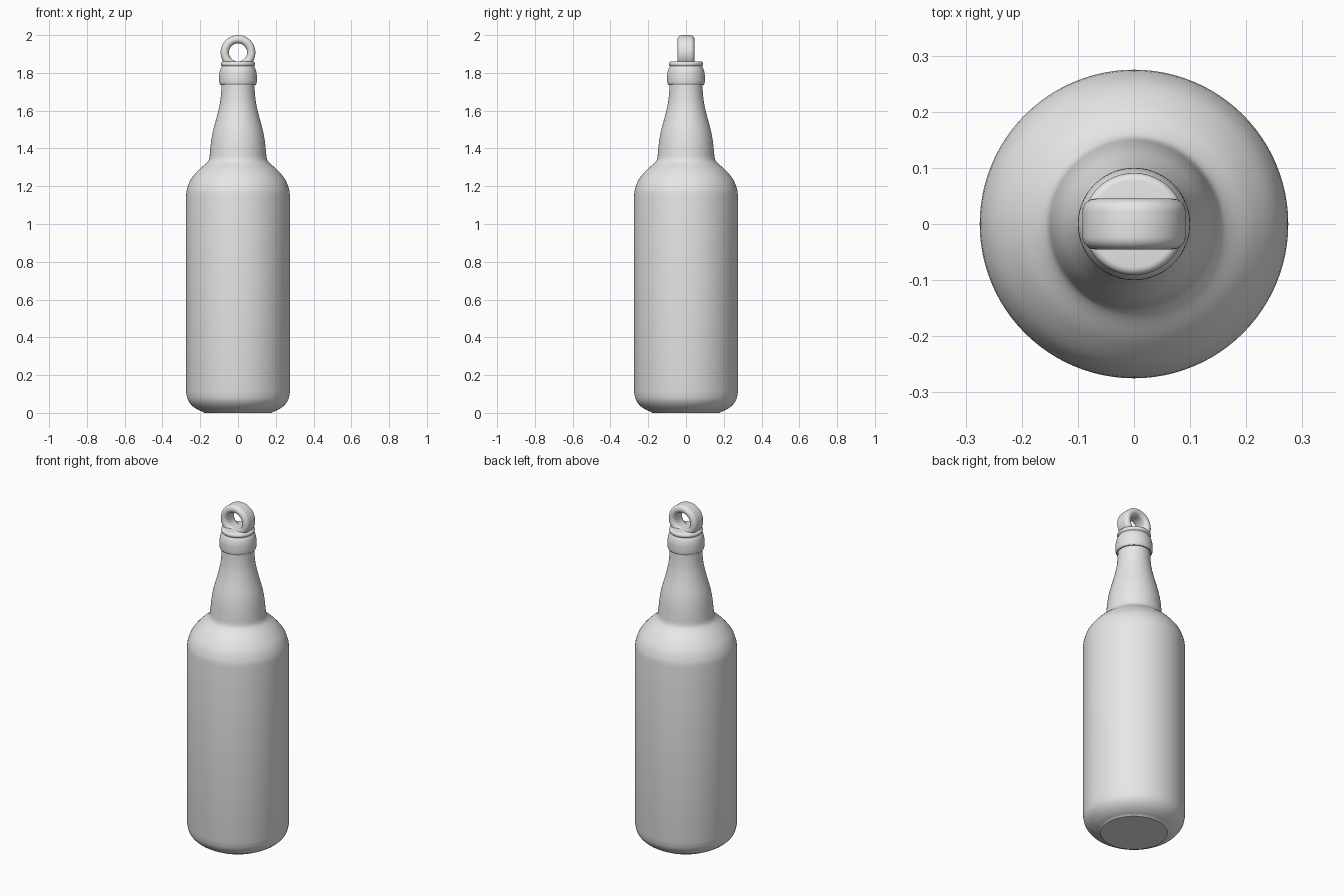
import bpy
import bmesh
import math
from mathutils import Matrix, Vector

cube = bpy.data.objects.get("Cube")
if cube:
    bpy.data.objects.remove(cube, do_unlink=True)

# Single grey finish
grey = bpy.data.materials.new("plain grey")
grey.use_nodes = True
colour = (0.8, 0.8, 0.8, 1)
grey.diffuse_color = colour
grey.node_tree.nodes["Principled BSDF"].inputs["Base Color"].default_value = colour


def lathe(name, profile, closed=False, steps=96):
    """Revolve (radius, height) points around z; return a smooth object."""
    bm = bmesh.new()
    verts = [bm.verts.new((r, 0, z)) for r, z in profile]
    edges = [bm.edges.new(pair) for pair in zip(verts, verts[1:])]
    if closed:
        edges.append(bm.edges.new((verts[-1], verts[0])))
    bmesh.ops.spin(bm, geom=verts + edges, cent=(0, 0, 0), axis=(0, 0, 1),
                   angle=math.tau, steps=steps, use_duplicate=False)
    bmesh.ops.remove_doubles(bm, verts=bm.verts, dist=0.0001)
    bmesh.ops.recalc_face_normals(bm, faces=bm.faces)
    mesh = bpy.data.meshes.new(name)
    bm.to_mesh(mesh)
    bm.free()
    mesh.materials.append(grey)
    obj = bpy.data.objects.new(name, mesh)
    bpy.context.collection.objects.link(obj)
    bpy.ops.object.select_all(action='DESELECT')
    obj.select_set(True)
    bpy.context.view_layer.objects.active = obj
    bpy.ops.object.shade_smooth_by_angle(angle=math.radians(40))
    return obj


def smooth_path(points, n=4):
    """Catmull-Rom curve through the points."""
    p = [Vector(q) for q in points]
    p = [p[0] * 2 - p[1]] + p + [p[-1] * 2 - p[-2]]
    out = []
    for a, b, c, d in zip(p, p[1:], p[2:], p[3:]):
        for i in range(n):
            t = i / n
            out.append((b * 2 + (c - a) * t + (a * 2 - b * 5 + c * 4 - d) * t**2
                        + (b * 3 - a - c * 3 + d) * t**3) / 2)
    return out + [p[-2]]


def arc(cx, cy, radius, start, end, n=10):
    """Points on an arc, angles in degrees."""
    angles = [math.radians(start + (end - start) * i / n) for i in range(n + 1)]
    return [(cx + radius * math.cos(a), cy + radius * math.sin(a)) for a in angles]


# Bottle body: flat base, rounded heel, straight wall, shoulder and neck
heel = smooth_path([(0.185, 0.005), (0.215, 0.018), (0.245, 0.04),
                    (0.266, 0.07), (0.275, 0.11)])
shoulder = smooth_path([(0.275, 1.148), (0.27, 1.185), (0.25, 1.235),
                        (0.21, 1.285), (0.168, 1.322), (0.153, 1.345),
                        (0.148, 1.385), (0.142, 1.44), (0.132, 1.495),
                        (0.117, 1.55), (0.104, 1.6), (0.094, 1.65),
                        (0.089, 1.7), (0.087, 1.745)])
lathe("bottle_body", [(0, 0), (0.18, 0)] + heel + shoulder + [(0, 1.745)])

# Rounded collar below the lip
collar = smooth_path([(0.094, 1.737), (0.099, 1.748), (0.1, 1.775),
                      (0.098, 1.8), (0.092, 1.822), (0.084, 1.836)])
lathe("neck_collar", [(0, 1.737)] + collar + [(0, 1.836)])

# Thin lip disc with a rounded rim
lathe("lip", [(0, 1.833)] + arc(0.077, 1.847, 0.014, -90, 90) + [(0, 1.861)])

# Hanging ring: a rounded band turned so its hole runs front to back
band = arc(0.07, 0.023, 0.022, 0, 180) + arc(0.07, -0.023, 0.022, 180, 360)
ring = lathe("hanging_ring", band, closed=True, steps=64)
ring.data.transform(Matrix.Translation((0, 0, 1.908))
                    @ Matrix.Rotation(math.pi / 2, 4, 'X'))
